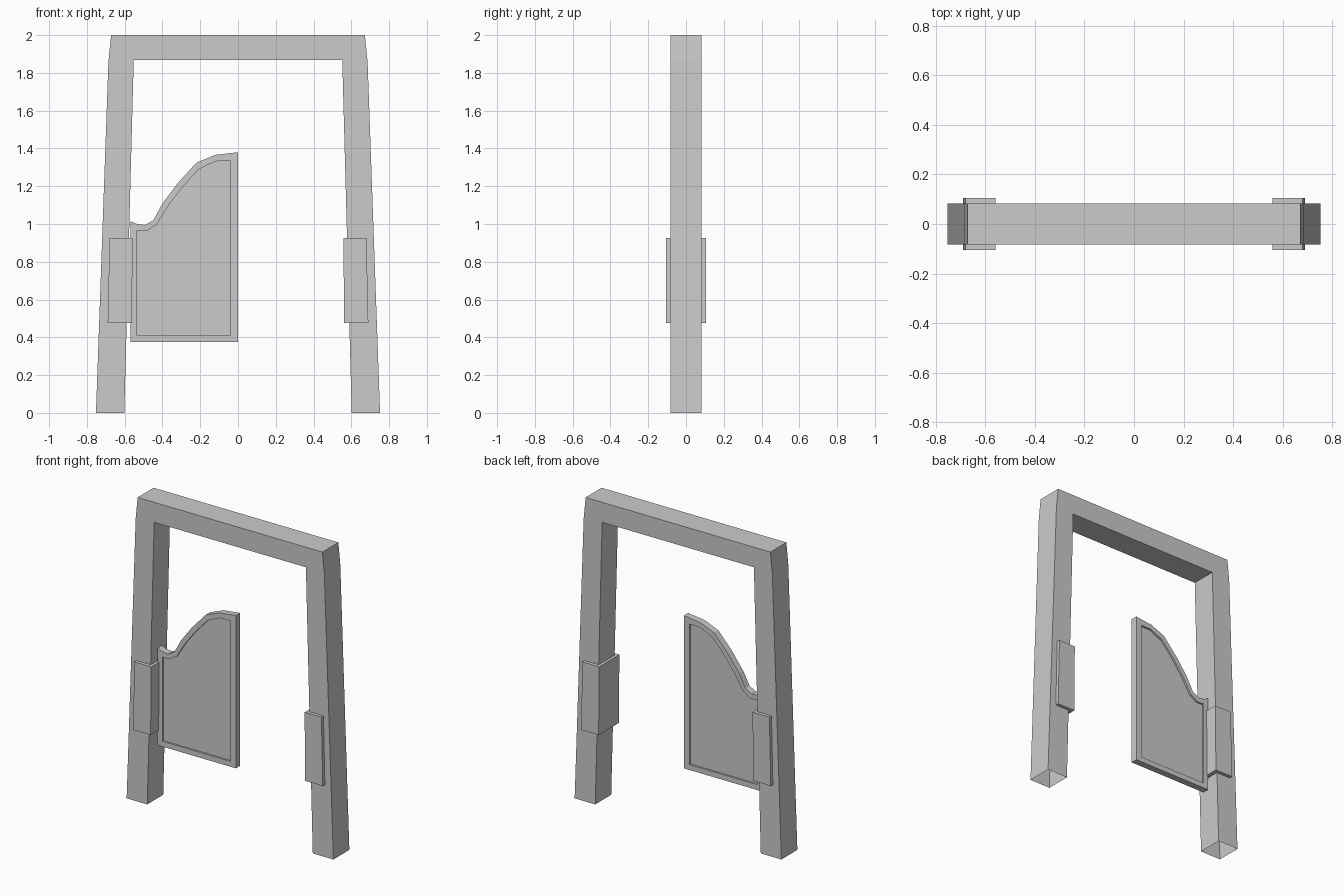
import bpy, bmesh

if "Cube" in bpy.data.objects:
    bpy.data.objects.remove(bpy.data.objects["Cube"])


def finish(bm, name):
    mesh = bpy.data.meshes.new(name)
    bm.to_mesh(mesh)
    bm.free()
    obj = bpy.data.objects.new(name, mesh)
    bpy.context.collection.objects.link(obj)
    return obj


def prism(profile, half_depth):
    """Extrude an x-z outline symmetrically about y = 0."""
    bm = bmesh.new()
    front = bm.faces.new([bm.verts.new((x, -half_depth, z)) for x, z in profile])
    out = bmesh.ops.extrude_face_region(bm, geom=[front], use_keep_orig=True)
    moved = [g for g in out["geom"] if isinstance(g, bmesh.types.BMVert)]
    bmesh.ops.translate(bm, verts=moved, vec=(0, 2 * half_depth, 0))
    bmesh.ops.recalc_face_normals(bm, faces=bm.faces)
    return bm


# Door frame: tapering posts and lintel, open at the feet
right = [(0.602, 0), (0.752, 0), (0.686, 1.86), (0.672, 2.0)]
left = [(-x, z) for x, z in reversed(right)]
bm = prism(right + left + [(-0.552, 1.868), (0.552, 1.868)], 0.083)
feet = [f for f in bm.faces if all(v.co.z < 0.001 for v in f.verts)]
bmesh.ops.delete(bm, geom=feet, context="FACES_ONLY")
finish(bm, "door_frame")

# Hinge blocks wrapped around the inner side of each post
for side, label in ((-1, "left"), (1, "right")):
    block = [(0.562, 0.475), (0.69, 0.475), (0.68, 0.925), (0.558, 0.925)]
    finish(prism([(side * x, z) for x, z in block], 0.105), label + "_hinge_block")

# Swing door: curved rim around a recessed panel on both faces
rim = [(-0.57, 0.375), (0, 0.375), (0, 1.38), (-0.12, 1.366), (-0.22, 1.325),
       (-0.32, 1.215), (-0.40, 1.108), (-0.448, 1.02), (-0.493, 0.995),
       (-0.535, 1.0), (-0.57, 1.015)]
panel = [(-0.535, 0.41), (-0.04, 0.41), (-0.04, 1.334), (-0.12, 1.332), (-0.207, 1.29),
         (-0.293, 1.197), (-0.37, 1.095), (-0.432, 0.995), (-0.482, 0.964),
         (-0.51, 0.962), (-0.535, 0.965)]
half, recess = 0.022, 0.012
bm = bmesh.new()


def ring(points, y):
    return [bm.verts.new((x, y, z)) for x, z in points]


def bridge(a, b):
    for i in range(len(a)):
        j = (i + 1) % len(a)
        bm.faces.new((a[i], a[j], b[j], b[i]))


loops = [ring(panel, recess - half), ring(panel, -half), ring(rim, -half),
         ring(rim, half), ring(panel, half), ring(panel, half - recess)]
for a, b in zip(loops, loops[1:]):
    bridge(a, b)
bm.faces.new(loops[0])
bm.faces.new(loops[-1])
bmesh.ops.recalc_face_normals(bm, faces=bm.faces)
finish(bm, "swing_door")
